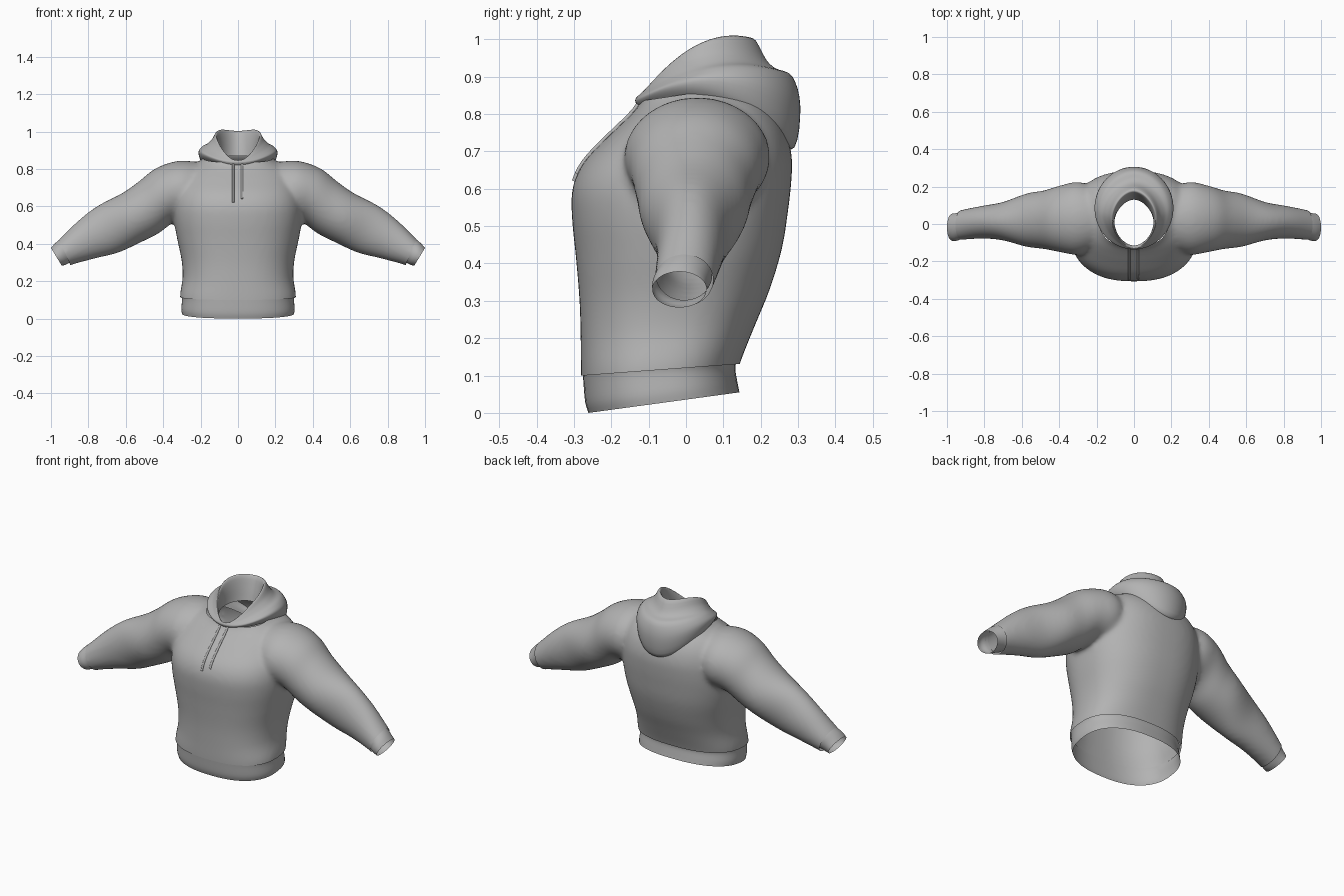
import bpy, bmesh, math
from mathutils import Vector
from mathutils.bvhtree import BVHTree

if "Cube" in bpy.data.objects:
    bpy.data.objects.remove(bpy.data.objects["Cube"])

grey = bpy.data.materials.new("grey_fabric")
grey.diffuse_color = (0.45, 0.45, 0.45, 1)
grey.use_nodes = True
grey.node_tree.nodes["Principled BSDF"].inputs["Base Color"].default_value = grey.diffuse_color
SEG = 64


def refine(rows, n=4):
    """Catmull-Rom interpolation of the rows of a loft table."""
    out = []
    for i in range(len(rows) - 1):
        p0, p1 = rows[max(i - 1, 0)], rows[i]
        p2, p3 = rows[i + 1], rows[min(i + 2, len(rows) - 1)]
        for k in range(n):
            t = k / n
            out.append([0.5 * (2 * b + (c - a) * t + (2 * a - 5 * b + 4 * c - d) * t * t
                               + (3 * b - a - 3 * c + d) * t ** 3)
                        for a, b, c, d in zip(p0, p1, p2, p3)])
    return out + [list(rows[-1])]


def power(v, p):
    return math.copysign(abs(v) ** (2 / p), v)


def body_ring(row):
    """Ring round the body: half width, front/back y, front/side/back z, squareness."""
    hw, yf, yb, zf, zs, zb, p = row
    pts = []
    for i in range(SEG):
        a = 2 * math.pi * i / SEG
        t = power(-math.cos(a), p)
        z = zs + (zb - zf) / 2 * t + ((zb + zf) / 2 - zs) * t * t
        pts.append(Vector((hw * power(math.sin(a), p), (yf + yb) / 2 + (yb - yf) / 2 * t, z)))
    return pts


def arm_ring(row, side):
    """Ring round an arm: top x/z, bottom x/z, front/back y."""
    tx, tz, bx, bz, yf, yb = row
    pts = []
    for i in range(SEG):
        a = 2 * math.pi * i / SEG
        c, s = math.cos(a), math.sin(a)
        pts.append(Vector((side * ((tx + bx) / 2 + (tx - bx) / 2 * c),
                           (yf + yb) / 2 + (yb - yf) / 2 * s,
                           (tz + bz) / 2 + (tz - bz) / 2 * c)))
    return pts


def loft(bm, rings, caps=False):
    loops = [[bm.verts.new(p) for p in r] for r in rings]
    faces = []
    for lo, hi in zip(loops, loops[1:]):
        for i in range(SEG):
            j = (i + 1) % SEG
            faces.append(bm.faces.new((lo[i], lo[j], hi[j], hi[i])))
    if caps:
        faces += [bm.faces.new(loops[0]), bm.faces.new(loops[-1])]
    bmesh.ops.recalc_face_normals(bm, faces=faces)


def make_object(name, bm):
    me = bpy.data.meshes.new(name)
    for f in bm.faces:
        f.smooth = True
    bm.to_mesh(me)
    me.materials.append(grey)
    ob = bpy.data.objects.new(name, me)
    bpy.context.collection.objects.link(ob)
    return ob


# Torso: hw, yf, yb, zf, zb
torso = [(.305, -.278, .130, .04, .08), (.310, -.281, .147, .11, .14),
         (.296, -.282, .187, .20, .24), (.302, -.285, .224, .30, .33),
         (.326, -.295, .257, .42, .44), (.343, -.305, .273, .52, .54),
         (.346, -.304, .282, .60, .62), (.335, -.274, .283, .67, .69),
         (.310, -.208, .264, .74, .76), (.270, -.156, .226, .79, .82),
         (.200, -.122, .180, .83, .86), (.130, -.115, .160, .88, .91)]
bm = bmesh.new()
loft(bm, [body_ring((h, f, b, zf, (zf + zb) / 2, zb, 2.4))
          for h, f, b, zf, zb in refine(torso)], caps=True)

# Sleeves: from inside the torso to just past the cuff seam
sleeve = [(.20, .835, .19, .56, -.13, .19), (.32, .843, .27, .53, -.165, .225),
          (.44, .803, .35, .510, -.150, .205), (.53, .733, .425, .455, -.134, .180),
          (.62, .670, .525, .405, -.122, .163), (.75, .603, .64, .352, -.088, .118),
          (.85, .527, .76, .322, -.078, .098), (.94, .440, .88, .290, -.084, .078),
          (.985, .395, .93, .270, -.088, .065)]
for side in (-1, 1):
    loft(bm, [arm_ring(r, side) for r in refine(sleeve)], caps=True)

# Merge the torso and sleeves into one soft surface
raw = make_object("body_volume", bm)
bm.free()
remesh = raw.modifiers.new("merge", 'REMESH')
remesh.mode = 'VOXEL'
remesh.voxel_size = 0.012
soften = raw.modifiers.new("soften", 'SMOOTH')
soften.factor = 0.5
soften.iterations = 10
bpy.context.view_layer.update()
bm = bmesh.new()
bm.from_mesh(raw.evaluated_get(bpy.context.evaluated_depsgraph_get()).to_mesh())
bpy.data.objects.remove(raw)

# Open the hem, the neck and both cuff ends
for co, no in [((0, -.275, .10), (0, .074, -1)),
               ((0, 0, .853), (0, -.15, 1)),
               ((.90, 0, .295), (.13, 0, -.055)),
               ((-.90, 0, .295), (-.13, 0, -.055))]:
    bmesh.ops.bisect_plane(bm, geom=bm.verts[:] + bm.edges[:] + bm.faces[:],
                           plane_co=co, plane_no=Vector(no).normalized(), clear_outer=True)
surface = BVHTree.FromBMesh(bm)
make_object("torso_and_sleeves", bm)
bm.free()

# Hem band
hem = [(.300, -.261, .143, .0, .055), (.303, -.270, .138, .03, .08),
       (.299, -.275, .132, .088, .118), (.303, -.277, .136, .115, .142)]
bm = bmesh.new()
loft(bm, [body_ring((h, f, b, zf, (zf + zb) / 2, zb, 2.4)) for h, f, b, zf, zb in refine(hem)])
make_object("hem_band", bm)
bm.free()

# Cuffs
cuff = [(.935, .435, .885, .302, -.080, .070), (.957, .420, .902, .297, -.083, .064),
        (.98, .400, .922, .288, -.090, .058), (1.0, .378, .942, .282, -.090, .055)]
for side, name in ((-1, "left_cuff"), (1, "right_cuff")):
    bm = bmesh.new()
    loft(bm, [arm_ring(r, side) for r in refine(cuff)])
    make_object(name, bm)
    bm.free()

# Folded hood: inner neck, standing rim, crease, outer roll and tucked edge
hood = [(.105, -.115, .130, .825, .855, .870, 1.8), (.106, -.120, .150, .835, .930, .940, 1.8),
        (.118, -.126, .178, .842, .983, 1.003, 1.8), (.140, -.130, .215, .846, .955, .945, 1.8),
        (.165, -.132, .240, .845, .932, .922, 1.8), (.190, -.134, .285, .842, .920, .900, 1.9),
        (.210, -.136, .306, .835, .895, .820, 2.0), (.203, -.132, .290, .825, .855, .710, 2.0),
        (.170, -.122, .230, .815, .825, .710, 2.0)]
bm = bmesh.new()
loft(bm, [body_ring(r) for r in refine(hood)])
make_object("hood", bm)
bm.free()

# Drawstrings laid on the chest
for x, low, name in ((-.026, .62, "left_drawstring"), (.022, .64, "right_drawstring")):
    cu = bpy.data.curves.new(name, 'CURVE')
    cu.dimensions = '3D'
    cu.bevel_depth = 0.006
    cu.bevel_resolution = 2
    cu.use_fill_caps = True
    sp = cu.splines.new('POLY')
    pts = []
    for i in range(13):
        z = low + (.825 - low) * i / 12
        hit = surface.ray_cast(Vector((x, -1, z)), Vector((0, 1, 0)))[0]
        if hit:
            pts.append(hit)
    sp.points.add(len(pts) - 1)
    for point, p in zip(sp.points, pts):
        point.co = (p.x, p.y - .002, p.z, 1)
    sp.use_smooth = True
    cu.materials.append(grey)
    bpy.context.collection.objects.link(bpy.data.objects.new(name, cu))
